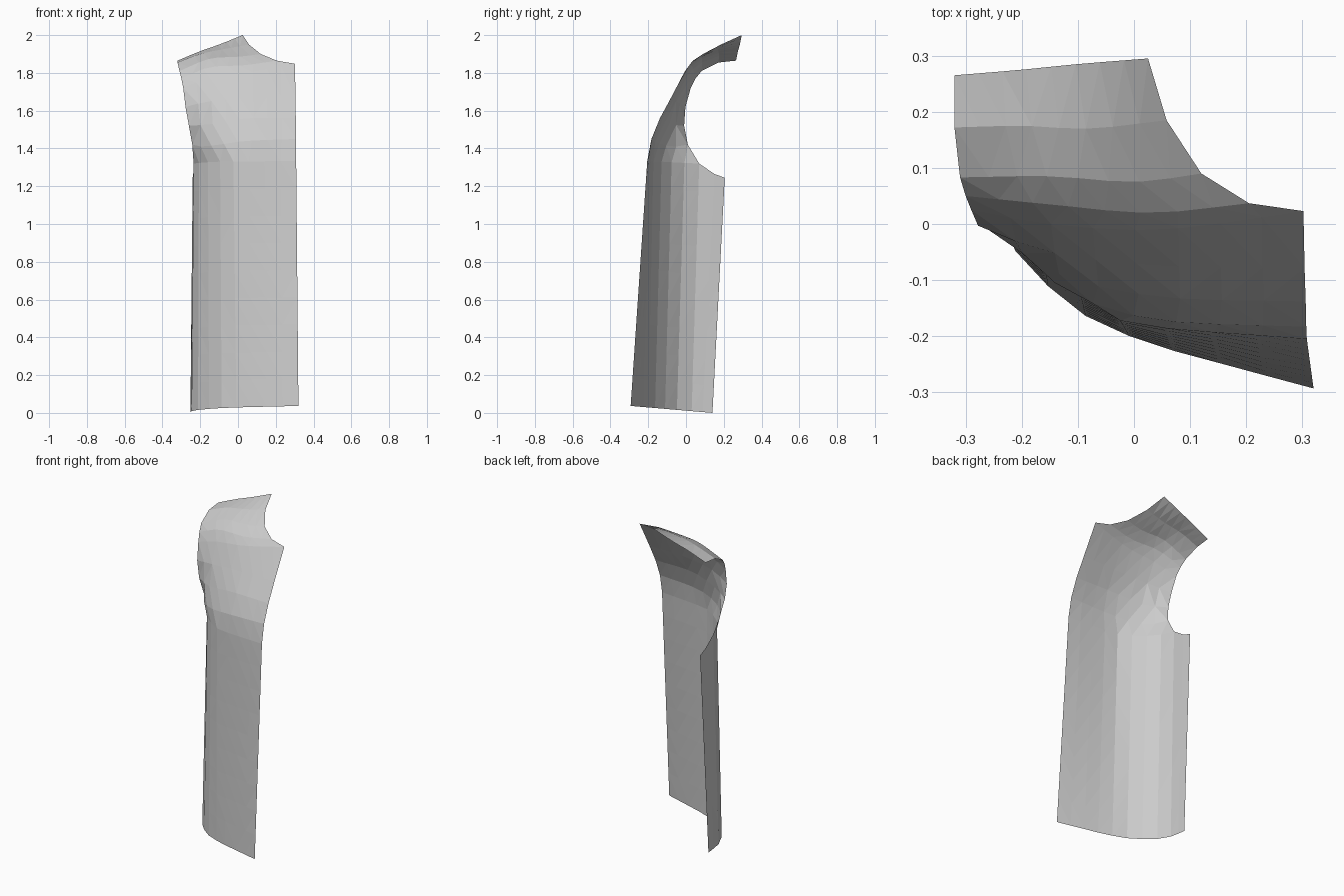
import bpy, bmesh
from mathutils import Vector

if "Cube" in bpy.data.objects:
    bpy.data.objects.remove(bpy.data.objects["Cube"])

COLS = 9        # columns from the armhole to the centre-front edge
BODY_ROWS = 9   # rows between the hem and the underarm


def resample(points, n):
    """Smooth curve through the points, cut into n evenly spaced points."""
    p = [Vector(q) for q in points]
    p = [2 * p[0] - p[1]] + p + [2 * p[-1] - p[-2]]
    fine = []
    for a, b, c, d in zip(p, p[1:], p[2:], p[3:]):
        for k in range(12):
            t = k / 12
            fine.append(0.5 * (2 * b + (c - a) * t + (2 * a - 5 * b + 4 * c - d) * t * t
                               + (3 * b - a - 3 * c + d) * t ** 3))
    fine.append(p[-2])
    dist = [0.0]
    for a, b in zip(fine, fine[1:]):
        dist.append(dist[-1] + (b - a).length)
    out = []
    for i in range(n):
        s = dist[-1] * i / (n - 1)
        j = 0
        while j < len(dist) - 2 and dist[j + 1] < s:
            j += 1
        out.append(fine[j].lerp(fine[j + 1], (s - dist[j]) / (dist[j + 1] - dist[j])))
    return out


# Hem outline, side seam to centre front (x, y)
hem = [(-.245, .03), (-.21, -.05), (-.1, -.155), (.02, -.21), (.16, -.25), (.32, -.293)]
hem = [Vector((-.252, .14, 0)), Vector((-.25, .088, 0))] + resample([(x, y, 0) for x, y in hem], COLS)
for v in hem:
    v.z = (.14 - v.y) * .085

# Chest rows, armhole edge to centre-front or neck edge, up to the shoulder seam
chest = [
    [(-.235, .07, 1.32), (-.19, -.04, 1.325), (-.1, -.125, 1.33), (0, -.178, 1.33), (.308, -.205, 1.335)],
    [(-.242, .01, 1.42), (-.19, -.06, 1.41), (-.1, -.13, 1.42), (.05, -.172, 1.44), (.307, -.183, 1.45)],
    [(-.26, -.01, 1.52), (-.13, -.09, 1.53), (.05, -.13, 1.56), (.306, -.138, 1.56)],
    [(-.278, -.003, 1.62), (-.15, -.05, 1.65), (.05, -.075, 1.67), (.304, -.078, 1.67)],
    [(-.29, .025, 1.72), (-.15, 0, 1.77), (.05, -.01, 1.8), (.302, .023, 1.848)],
    [(-.3, .05, 1.77), (-.15, .035, 1.83), (.03, .02, 1.84), (.205, .037, 1.865)],
    [(-.31, .083, 1.81), (-.15, .085, 1.875), (0, .075, 1.885), (.12, .09, 1.9)],
    [(-.32, .172, 1.855), (-.2, .175, 1.9), (-.08, .17, 1.925), (.058, .185, 1.95)],
    [(-.32, .265, 1.865), (-.2, .275, 1.915), (-.1, .285, 1.95), (.025, .295, 2)],
]
chest = [resample(r, COLS) for r in chest]
underarm = [Vector((-.24, .205, 1.245)), Vector((-.237, .15, 1.265))] + chest[0]

# Body rows blend from hem to underarm; chest rows carry on above
rows = [[a.lerp(b, i / BODY_ROWS) for a, b in zip(hem, underarm)] for i in range(BODY_ROWS + 1)]
bm = bmesh.new()
grid = [[bm.verts.new(v) for v in r] for r in rows]
grid += [[None, None] + [bm.verts.new(v) for v in r] for r in chest[1:]]
for low, high in zip(grid, grid[1:]):
    for i in range(COLS + 1):
        quad = (low[i], low[i + 1], high[i + 1], high[i])
        if None not in quad:
            bm.faces.new(quad)
bmesh.ops.triangulate(bm, faces=bm.faces[:])

mesh = bpy.data.meshes.new("vest_front_panel")
bm.to_mesh(mesh)
bm.free()
panel = bpy.data.objects.new("vest_front_panel", mesh)
bpy.context.collection.objects.link(panel)
